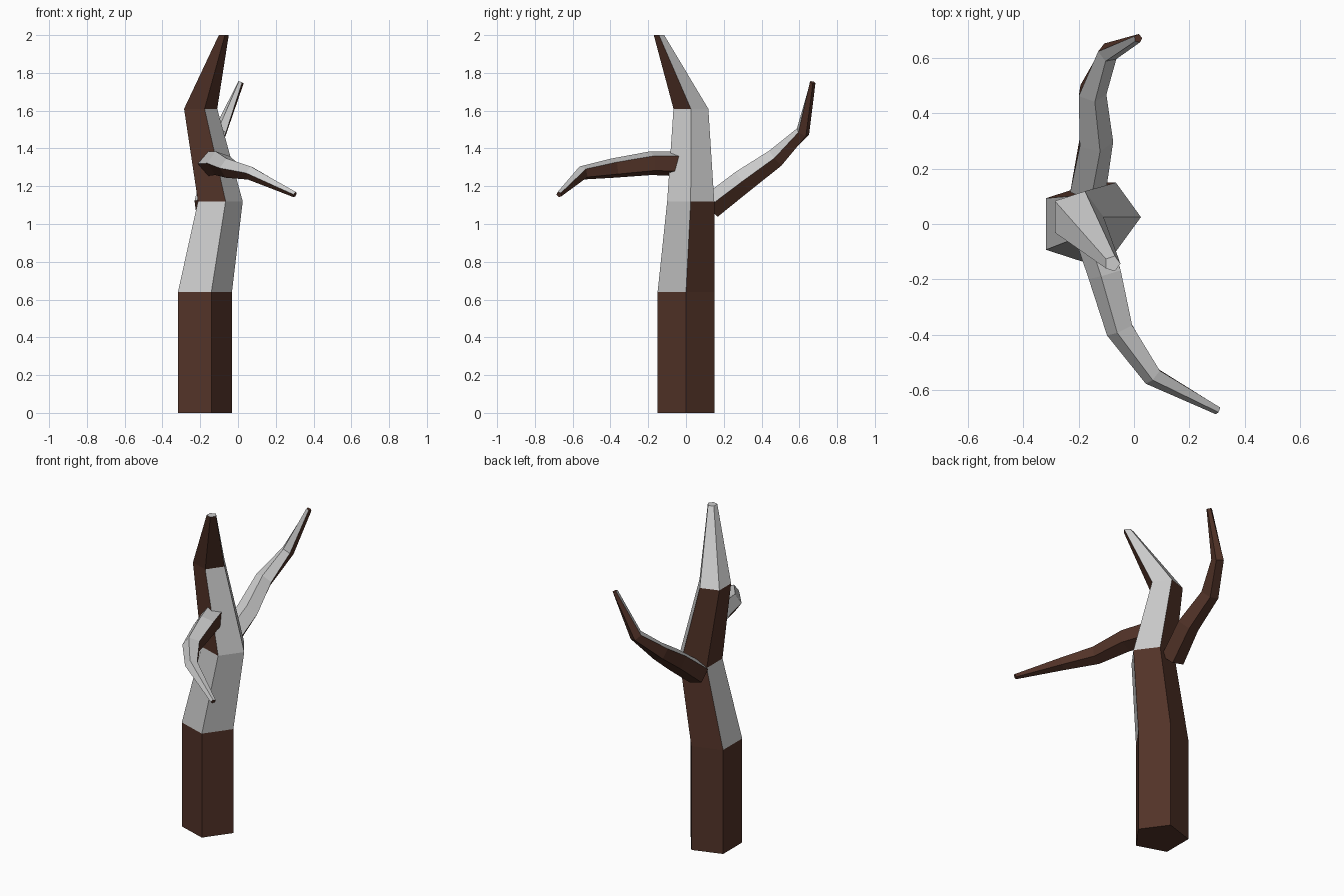
import bpy, bmesh
from math import cos, sin, tau
from mathutils import Vector

if "Cube" in bpy.data.objects:
    bpy.data.objects.remove(bpy.data.objects["Cube"])

def material(name, color):
    m = bpy.data.materials.new(name)
    m.diffuse_color = color
    m.use_nodes = True
    m.node_tree.nodes["Principled BSDF"].inputs["Base Color"].default_value = m.diffuse_color
    return m

BARK = material("bark", (0.085, 0.033, 0.021, 1))
PALE = material("pale", (0.8, 0.8, 0.8, 1))
SIDES = 5

def tube(name, rings, pale, pale_tip):
    """rings: (centre, radius, right, up); pale: pale side numbers for each section."""
    bm = bmesh.new()
    loops = []
    for c, r, right, up in rings:
        loops.append([bm.verts.new(c + r * (cos(a) * right + sin(a) * up))
                      for a in (tau * k / SIDES for k in range(SIDES))])
    for s, (lo, hi) in enumerate(zip(loops, loops[1:])):
        for k in range(SIDES):
            j = (k + 1) % SIDES
            f = bm.faces.new((lo[k], lo[j], hi[j], hi[k]))
            f.material_index = int(k in pale[s])
    bm.faces.new(loops[0][::-1])
    bm.faces.new(loops[-1]).material_index = int(pale_tip)
    bmesh.ops.recalc_face_normals(bm, faces=bm.faces)
    me = bpy.data.meshes.new(name)
    bm.to_mesh(me)
    bm.free()
    me.materials.append(BARK)
    me.materials.append(PALE)
    ob = bpy.data.objects.new(name, me)
    bpy.context.collection.objects.link(ob)

def branch(name, path):
    """Tube with mitred rings square to the path."""
    pts = [Vector(p[:3]) for p in path]
    rings = []
    for i, p in enumerate(pts):
        dirs = [(b - a).normalized() for a, b in zip(pts, pts[1:])][max(i - 1, 0):i + 1]
        d = sum(dirs, Vector()).normalized()
        right = d.cross(Vector((0, 0, 1))).normalized()
        rings.append((p, path[i][3], right, right.cross(d)))
    # upper two sides are pale
    tube(name, rings, [(0, 1)] * (len(path) - 1), False)

# Trunk: level pentagon rings (x, y, z, radius)
X, Y = Vector((1, 0, 0)), Vector((0, 1, 0))
trunk = [(-0.19, 0, 0, 0.158), (-0.19, 0, 0.64, 0.158), (-0.106, 0.025, 1.12, 0.131),
         (-0.207, 0.026, 1.61, 0.097), (-0.078, -0.143, 2.0, 0.029)]
tube("trunk", [(Vector(p[:3]), p[3], X, Y) for p in trunk],
     [(), (2, 3, 4), (0, 4), (0, 1, 2)], True)

# Branches
branch("back_branch", [(-0.17, 0.13, 1.09, 0.07), (-0.141, 0.30, 1.225, 0.066),
                       (-0.153, 0.475, 1.348, 0.054), (-0.094, 0.618, 1.485, 0.038),
                       (0.015, 0.670, 1.75, 0.016)])
branch("front_branch", [(-0.16, 0.01, 1.318, 0.07), (-0.10, -0.18, 1.322, 0.066),
                        (-0.048, -0.38, 1.296, 0.054), (0.068, -0.548, 1.27, 0.038),
                        (0.302, -0.672, 1.156, 0.016)])
